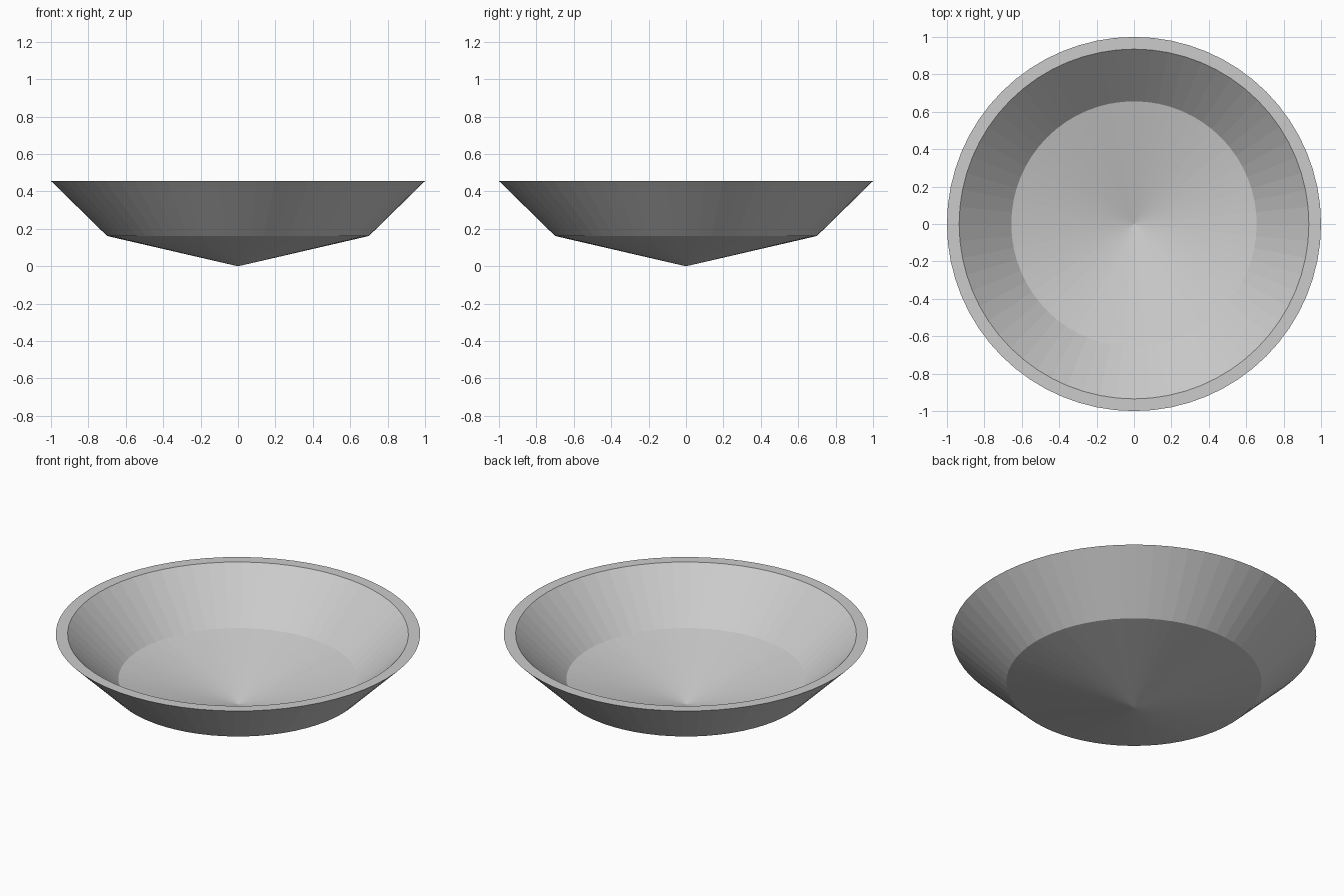
import bpy, bmesh
from math import cos, sin, tau

if "Cube" in bpy.data.objects:
    bpy.data.objects.remove(bpy.data.objects["Cube"])

SIDES = 64
# Closed wall section (radius, height): outer apex, knee, rim, then back down the inside
PROFILE = [(0, 0), (0.70, 0.162), (1.0, 0.456),
           (0.935, 0.456), (0.656, 0.186), (0, 0.03)]


def lathe(name, profile, sides):
    """Revolve a profile around z; points on the axis become a single vertex."""
    bm = bmesh.new()
    rings = []
    for r, z in profile:
        n = sides if r else 1
        rings.append([bm.verts.new((r * cos(tau * i / sides), r * sin(tau * i / sides), z))
                      for i in range(n)])
    for a, b in zip(rings, rings[1:]):
        for i in range(sides):
            j = (i + 1) % sides
            quad = [a[i % len(a)], a[j % len(a)], b[j % len(b)], b[i % len(b)]]
            bm.faces.new(list(dict.fromkeys(quad)))
    bmesh.ops.recalc_face_normals(bm, faces=bm.faces)
    mesh = bpy.data.meshes.new(name)
    bm.to_mesh(mesh)
    bm.free()
    obj = bpy.data.objects.new(name, mesh)
    bpy.context.collection.objects.link(obj)
    return obj


# Shallow dish with conical base and flared wall
lathe("bowl", PROFILE, SIDES)
